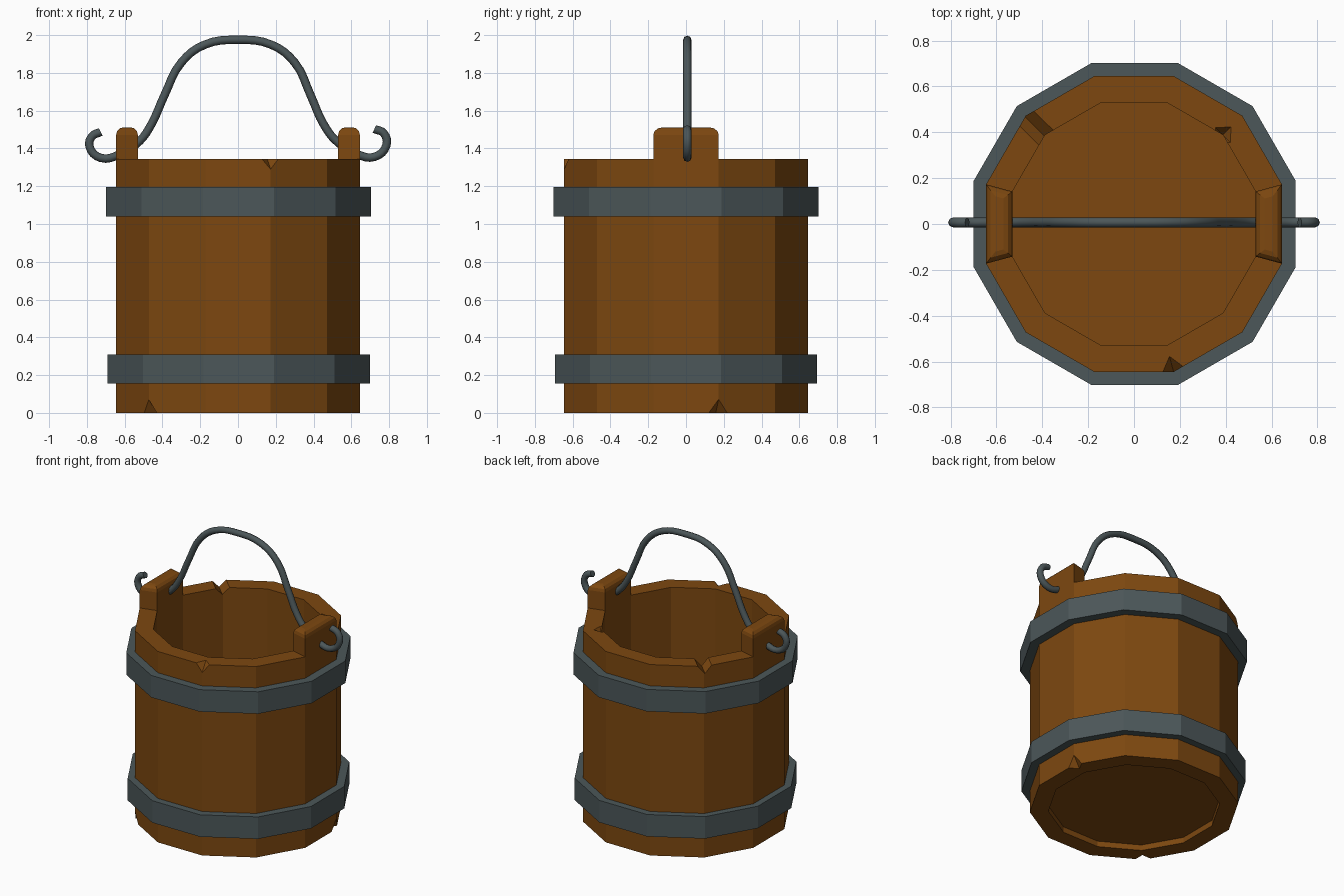
import bpy, bmesh
from math import cos, sin, pi, radians
from mathutils import Matrix

if "Cube" in bpy.data.objects:
    bpy.data.objects.remove(bpy.data.objects["Cube"])

SIDES = 12
K = 1 / cos(pi / SIDES)          # apothem -> corner radius


def material(name, rgb):
    m = bpy.data.materials.new(name)
    m.diffuse_color = (*rgb, 1)
    m.use_nodes = True
    m.node_tree.nodes["Principled BSDF"].inputs["Base Color"].default_value = m.diffuse_color
    return m


WOOD = material("wood", (0.205, 0.064, 0.005))
IRON = material("iron", (0.072, 0.095, 0.1))


def to_object(name, bm, mat=None):
    bmesh.ops.recalc_face_normals(bm, faces=bm.faces[:])
    me = bpy.data.meshes.new(name)
    bm.to_mesh(me)
    bm.free()
    ob = bpy.data.objects.new(name, me)
    bpy.context.collection.objects.link(ob)
    if mat:
        me.materials.append(mat)
    return ob


def ring(name, inner, outer, z0, z1, mat, x=0):
    """Twelve-sided band with a rectangular section; sizes are apothems."""
    bm = bmesh.new()
    loops = []
    for k in range(SIDES):
        a = radians(15 + 30 * k)
        loops.append([bm.verts.new((x + r * K * cos(a), r * K * sin(a), z))
                      for r, z in ((outer, z0), (outer, z1), (inner, z1), (inner, z0))])
    for k in range(SIDES):
        p, q = loops[k], loops[(k + 1) % SIDES]
        for j in range(4):
            n = (j + 1) % 4
            bm.faces.new((p[j], q[j], q[n], p[n]))
    return to_object(name, bm, mat)


def apply_modifiers(ob):
    bpy.ops.object.select_all(action='DESELECT')
    bpy.context.view_layer.objects.active = ob
    ob.select_set(True)
    for m in list(ob.modifiers):
        bpy.ops.object.modifier_apply(modifier=m.name)


# Stave wall
wall = ring("bucket_wall", 0.53, 0.645, 0, 1.345, WOOD)


def chip(radius, angle, z, depth, width, height, groove=False):
    """Cut a small faceted nick (or a V groove) out of the wall."""
    bm = bmesh.new()
    if groove:
        bmesh.ops.create_cone(bm, cap_ends=True, segments=4, radius1=1, radius2=1, depth=2)
        bmesh.ops.rotate(bm, verts=bm.verts, matrix=Matrix.Rotation(pi / 2, 3, 'Y'))
    else:
        bmesh.ops.create_uvsphere(bm, u_segments=4, v_segments=2, radius=1)
    bmesh.ops.scale(bm, vec=(depth, width, height), verts=bm.verts)
    bmesh.ops.translate(bm, vec=(radius, 0, z), verts=bm.verts)
    bmesh.ops.rotate(bm, verts=bm.verts, matrix=Matrix.Rotation(radians(angle), 3, 'Z'))
    cutter = to_object("chip_cutter", bm)
    cutter.hide_render = True
    mod = wall.modifiers.new("chip", 'BOOLEAN')
    mod.operation = 'DIFFERENCE'
    mod.solver = 'EXACT'
    mod.object = cutter
    apply_modifiers(wall)
    bpy.data.objects.remove(cutter)


# Nicks in the rim and the foot
R = 0.645 * K
chip(R, 285, 1.345, 0.07, 0.055, 0.055)
chip(0.53 * K, 45, 1.345, 0.05, 0.045, 0.05)
chip(0.6, 135.5, 1.345, 0.15, 0.045, 0.05, groove=True)
chip(R, 225, 0, 0.06, 0.06, 0.07)
chip(R, 15, 0, 0.06, 0.065, 0.072)

# Floor board, slightly recessed underneath
bm = bmesh.new()
bmesh.ops.create_cone(bm, cap_ends=True, segments=SIDES, radius1=0.54 * K,
                      radius2=0.54 * K, depth=0.06)
bmesh.ops.rotate(bm, verts=bm.verts, matrix=Matrix.Rotation(radians(15), 3, 'Z'))
bmesh.ops.translate(bm, vec=(0, 0, 0.07), verts=bm.verts)
to_object("bucket_floor", bm, WOOD)

# Iron hoops
ring("upper_hoop", 0.635, 0.702, 1.04, 1.195, IRON, 0.003)
ring("lower_hoop", 0.635, 0.694, 0.155, 0.31, IRON, 0.004)

# Raised staves that carry the handle
for name, s in (("left_ear", -1), ("right_ear", 1)):
    bm = bmesh.new()
    plan = ((0.53, -0.142), (0.645, -0.173), (0.645, 0.173), (0.53, 0.142))
    base = bm.faces.new([bm.verts.new((s * x, y, 1.33)) for x, y in plan])
    ext = bmesh.ops.extrude_face_region(bm, geom=[base], use_keep_orig=True)["geom"]
    top = [v for v in ext if isinstance(v, bmesh.types.BMVert)]
    bmesh.ops.translate(bm, vec=(0, 0, 0.182), verts=top)
    bmesh.ops.recalc_face_normals(bm, faces=bm.faces[:])
    edges = [e for e in bm.edges if all(v in top for v in e.verts)]
    bmesh.ops.bevel(bm, geom=edges, offset=0.04, segments=3, profile=0.5,
                    affect='EDGES', clamp_overlap=True)
    to_object(name, bm, WOOD)

# Bent wire handle with hooked ends
path = [(-0.727, 1.487), (-0.772, 1.465), (-0.786, 1.41), (-0.727, 1.35), (-0.63, 1.367),
        (-0.52, 1.44), (-0.46, 1.525), (-0.39, 1.68), (-0.3, 1.855), (-0.177, 1.949),
        (0, 1.975), (0.177, 1.949), (0.3, 1.855), (0.385, 1.68), (0.455, 1.525),
        (0.52, 1.44), (0.63, 1.37), (0.722, 1.355), (0.785, 1.415), (0.772, 1.48),
        (0.722, 1.503)]
cu = bpy.data.curves.new("handle", 'CURVE')
cu.dimensions = '3D'
cu.bevel_depth = 0.022
cu.bevel_resolution = 2
cu.resolution_u = 4
cu.use_fill_caps = True
sp = cu.splines.new('BEZIER')
sp.bezier_points.add(len(path) - 1)
for p, (x, z) in zip(sp.bezier_points, path):
    p.co = (x, 0.007, z)
    p.handle_left_type = p.handle_right_type = 'AUTO'
cu.materials.append(IRON)
handle = bpy.data.objects.new("handle", cu)
bpy.context.collection.objects.link(handle)
bpy.ops.object.select_all(action='DESELECT')
bpy.context.view_layer.objects.active = handle
handle.select_set(True)
bpy.ops.object.convert(target='MESH')
bpy.ops.object.shade_smooth_by_angle(angle=radians(50))
